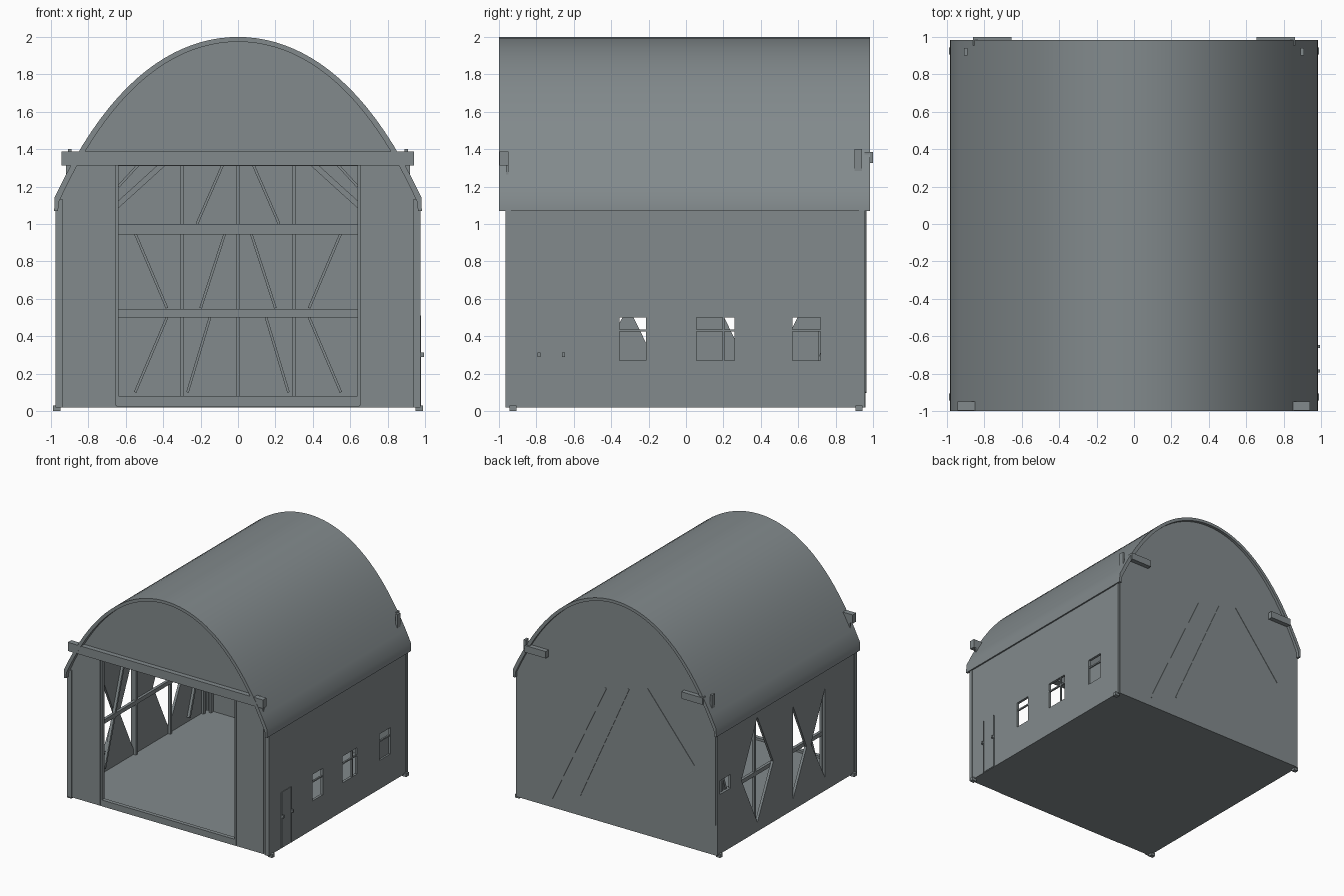
import bpy, bmesh, math
from mathutils import Vector

if "Cube" in bpy.data.objects:
    bpy.data.objects.remove(bpy.data.objects["Cube"])

grey = bpy.data.materials.new("weathered_grey")
grey.diffuse_color = (0.225, 0.255, 0.265, 1)
grey.use_nodes = True
grey.node_tree.nodes["Principled BSDF"].inputs["Base Color"].default_value = grey.diffuse_color


def finish(name, bm):
    bmesh.ops.recalc_face_normals(bm, faces=bm.faces)
    me = bpy.data.meshes.new(name)
    bm.to_mesh(me)
    bm.free()
    me.materials.append(grey)
    ob = bpy.data.objects.new(name, me)
    bpy.context.collection.objects.link(ob)
    return ob


def prism(name, pts, axis, lo, hi):
    """Extrude a 2D outline: axis 'y' takes (x, z), axis 'x' takes (y, z)."""
    bm = bmesh.new()
    put = (lambda p, d: (p[0], d, p[1])) if axis == 'y' else (lambda p, d: (d, p[0], p[1]))
    a = [bm.verts.new(put(p, lo)) for p in pts]
    b = [bm.verts.new(put(p, hi)) for p in pts]
    bm.faces.new(a)
    bm.faces.new(b[::-1])
    for i in range(len(pts)):
        j = (i + 1) % len(pts)
        bm.faces.new((a[i], b[i], b[j], a[j]))
    return finish(name, bm)


def rect(a0, a1, z0, z1):
    return [(a0, z0), (a1, z0), (a1, z1), (a0, z1)]


def box(name, x0, x1, y0, y1, z0, z1):
    return prism(name, rect(x0, x1, z0, z1), 'y', y0, y1)


def bar(name, p, q, width, axis, lo, hi):
    """Flat timber between two points of a wall plane."""
    p, q = Vector(p), Vector(q)
    d = (q - p).normalized() * width / 2
    n = Vector((-d.y, d.x))
    return prism(name, [tuple(v) for v in (p + n, p - n, q - n, q + n)], axis, lo, hi)


def cut(wall, outlines):
    """Cut through openings in a side wall."""
    for pts in outlines:
        c = prism("cutter", pts, 'x', wall.data.vertices[0].co.x - 0.1,
                  wall.data.vertices[0].co.x + 0.1)
        c.hide_render = True
        m = wall.modifiers.new("opening", 'BOOLEAN')
        m.operation, m.solver, m.object = 'DIFFERENCE', 'EXACT', c
        bpy.context.view_layer.objects.active = wall
        bpy.ops.object.modifier_apply(modifier=m.name)
        bpy.data.objects.remove(c)


def arch(x):
    return 2 - 0.70 * x ** 2 - 0.20 * x ** 4


# Curved roof shell with a short vertical lip at the eaves
N = 40
xs = [-0.98 + 1.96 * i / N for i in range(N + 1)]
outer = [(-0.983, 1.07)] + [(x, arch(x)) for x in xs] + [(0.983, 1.07)]
inner = [(-0.962, 1.07)] + [(x * 0.978, arch(x) - 0.026) for x in xs] + [(0.962, 1.07)]
roof = prism("roof", outer + inner[::-1], 'y', -1.0, 0.985)
bpy.ops.object.select_all(action='DESELECT')
roof.select_set(True)
bpy.context.view_layer.objects.active = roof
bpy.ops.object.shade_smooth_by_angle(angle=math.radians(30))

# Floor slab and front sill
box("floor", -0.97, 0.97, -0.95, 0.95, 0.02, 0.06)
box("sill", -0.65, 0.65, -0.965, -0.93, 0.025, 0.08)

# Gable end walls, the front one with a large doorway
gable = [(x * 0.978, arch(x) - 0.02) for x in xs]
front = [(-0.96, 0.02), (-0.65, 0.02), (-0.65, 1.31), (0.645, 1.31), (0.645, 0.02), (0.96, 0.02)]
prism("front_wall", front + gable[::-1], 'y', -0.955, -0.93)
prism("back_wall", [(-0.96, 0.02), (0.96, 0.02)] + gable[::-1], 'y', 0.935, 0.96)

# Right wall with windows
right = prism("right_wall", rect(-0.955, 0.95, 0.02, 1.12), 'x', 0.948, 0.97)
windows = [(-0.355, -0.215), (0.055, 0.26), (0.57, 0.72)]
cut(right, [rect(a, b, 0.27, 0.5) for a, b in windows])
for a, b in windows:
    prism("window_bar", rect(a, b, 0.425, 0.437), 'x', 0.952, 0.966)
prism("window_mullion", rect(0.195, 0.205, 0.27, 0.5), 'x', 0.952, 0.966)
prism("broken_pane", rect(0.57, 0.71, 0.27, 0.43), 'x', 0.95, 0.955)

# Left wall with brace-shaped openings and a small window
left = prism("left_wall", rect(-0.955, 0.95, 0.02, 1.12), 'x', -0.97, -0.948)
cut(left, [
    [(0.18, 0.55), (0.40, 0.10), (0.62, 0.55), (0.40, 1.02)],
    [(-0.09, 0.11), (-0.09, 0.93), (-0.28, 0.50)],
    [(-0.53, 0.14), (-0.53, 0.91), (-0.34, 0.50)],
    rect(0.77, 0.93, 0.54, 0.66),
])

# Timber framing inside the side walls
for s, side in ((-1, "left"), (1, "right")):
    lo, hi = sorted((s * 0.95, s * 0.925))
    for y in (-0.53, -0.075, 0.40, 0.86):
        if side == "left":
            prism("left_post", rect(y - 0.012, y + 0.012, 0.06, 1.12), 'x', lo, hi)
    if side == "left":
        prism("left_rail", rect(-0.93, 0.93, 0.5, 0.535), 'x', lo, hi)
        for y in (-0.31, 0.86):
            bar("left_brace", (y - 0.2, 0.1), (y + 0.07, 0.93), 0.02, 'x', lo, hi)
    prism(side + "_top_plate", rect(-0.93, 0.93, 1.05, 1.1), 'x', lo, hi)

# Timber framing inside the back wall
for z0, z1 in ((0.5, 0.545), (0.945, 1.0)):
    box("back_rail", -0.95, 0.95, 0.89, 0.94, z0, z1)
for x in (-0.9, -0.3, 0, 0.3, 0.9):
    box("back_post", x - 0.01, x + 0.01, 0.9, 0.94, 0.06, 1.4)
for s in (-1, 1):
    for p, q in (((0.15, 0.5), (0.27, 0.1)), ((0.38, 0.5), (0.55, 0.1)),
                 ((0.07, 0.95), (0.20, 0.55)), ((0.55, 0.95), (0.38, 0.55)),
                 ((0.08, 1.32), (0.22, 1.0))):
        bar("back_brace", (s * p[0], p[1]), (s * q[0], q[1]), 0.014, 'y', 0.92, 0.94)
    # Corner braces behind the doorway head
    bar("knee_brace", (s * 0.70, 1.05), (s * 0.38, 1.34), 0.03, 'y', 0.88, 0.93)
    bar("corner_strut", (s * 0.64, 1.2), (s * 0.53, 1.32), 0.014, 'y', 0.88, 0.93)

# Header beam across the front
box("header_beam", -0.945, 0.94, -0.998, -0.95, 1.312, 1.388)

for s in (-1, 1):
    def side_box(name, a, b, *rest):
        lo, hi = sorted((s * a, s * b))
        return box(name, lo, hi, *rest)

    # Parked door leaves and doorway trim
    side_box("door_leaf", 0.66, 0.92, -0.962, -0.95, 0.03, 1.312)
    side_box("door_trim", 0.64, 0.655, -0.965, -0.93, 0.03, 1.312)
    # Beam ends at the back
    side_box("back_beam_end", 0.655, 0.86, 0.955, 1.0, 1.325, 1.385)
    # Corner posts and feet
    for y0, y1 in ((-0.965, -0.935), (0.925, 0.955)):
        side_box("corner_post", 0.935, 0.975, y0, y1, 0.02, 1.13)
    for y in (-0.925, 0.925):
        side_box("foot", 0.95, 0.99, y - 0.018, y + 0.018, 0.0, 0.03)

# Small side door with frame and hinges
prism("side_door", rect(-0.78, -0.655, 0.025, 0.51), 'x', 0.966, 0.974)
for y in (-0.785, -0.655):
    prism("side_door_jamb", rect(y - 0.005, y + 0.005, 0.025, 0.51), 'x', 0.966, 0.978)
    prism("side_door_hinge", rect(y - 0.008, y + 0.008, 0.29, 0.312), 'x', 0.966, 0.995)

# Shallow seams on the back wall
for p, q in (((-0.75, 0.75), (-0.30, 1.3)), ((-0.12, 1.25), (0.35, 0.2)), ((0.1, 1.2), (0.62, 0.1))):
    bar("back_seam", p, q, 0.012, 'y', 0.958, 0.964)
